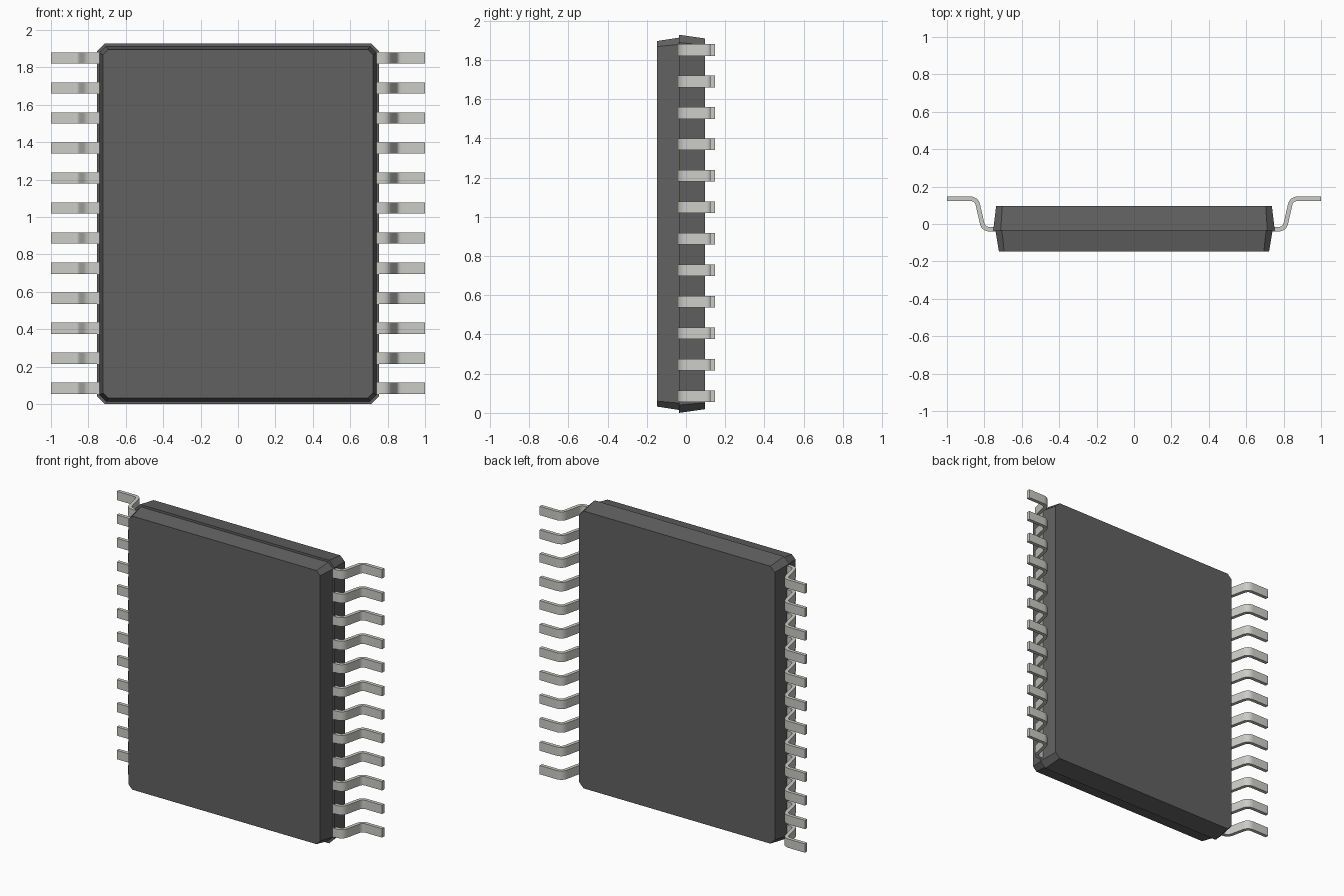
import bpy, bmesh
from math import radians
from mathutils import Vector

if "Cube" in bpy.data.objects:
    bpy.data.objects.remove(bpy.data.objects["Cube"])

ZC = 0.964  # mid height of the package


def material(name, rgb):
    m = bpy.data.materials.new(name)
    m.diffuse_color = (*rgb, 1)
    m.use_nodes = True
    m.node_tree.nodes["Principled BSDF"].inputs["Base Color"].default_value = m.diffuse_color
    return m


DARK = material("dark_plastic", (0.12, 0.12, 0.12))
METAL = material("tinned_metal", (0.6, 0.6, 0.57))


def loft(name, rings, mat):
    """Skin a list of equal-length closed rings and cap both ends."""
    bm = bmesh.new()
    loops = [[bm.verts.new(p) for p in r] for r in rings]
    n = len(loops[0])
    for a, b in zip(loops, loops[1:]):
        for i in range(n):
            j = (i + 1) % n
            bm.faces.new((a[i], a[j], b[j], b[i]))
    bm.faces.new(loops[0])
    bm.faces.new(loops[-1])
    bmesh.ops.recalc_face_normals(bm, faces=bm.faces)
    me = bpy.data.meshes.new(name)
    bm.to_mesh(me)
    bm.free()
    me.materials.append(mat)
    ob = bpy.data.objects.new(name, me)
    bpy.context.collection.objects.link(ob)
    return ob


def octagon(y, hx, hz, c):
    """Rectangle with chamfered corners in the xz plane."""
    pts = [(hx, hz - c), (hx - c, hz), (c - hx, hz), (-hx, hz - c),
           (-hx, c - hz), (c - hx, -hz), (hx - c, -hz), (hx, c - hz)]
    return [(x, y, ZC + z) for x, z in pts]


def rounded(points, radius, steps=6):
    """Round the inner corners of a polyline."""
    pts = [Vector(p) for p in points]
    out = [pts[0]]
    for a, b, c in zip(pts, pts[1:], pts[2:]):
        p = b + (a - b).normalized() * radius
        q = b + (c - b).normalized() * radius
        for i in range(steps + 1):
            t = i / steps
            out.append(p * (1 - t) ** 2 + b * 2 * t * (1 - t) + q * t * t)
    return out + [pts[-1]]


# moulded body: tapered both ways from the parting ledge
loft("body", [octagon(0.097, 0.737, 0.945, 0.033),
              octagon(-0.036, 0.753, 0.964, 0.04),
              octagon(-0.036, 0.741, 0.949, 0.035),
              octagon(-0.147, 0.722, 0.932, 0.028)], DARK)

# pin one marker disc on the front face
bpy.ops.mesh.primitive_circle_add(vertices=24, radius=0.045, fill_type='NGON',
                                  location=(-0.51, -0.1475, 1.67),
                                  rotation=(radians(90), 0, 0))
marker = bpy.context.object
marker.name = "pin_one_marker"
marker.data.materials.append(DARK)

# one bent lead, repeated up the side and mirrored
T, H, Z0 = 0.012, 0.03, 0.085
path = rounded([(0.735, -0.028), (0.805, -0.028), (0.842, 0.135), (1.0, 0.135)], 0.035)
rings = []
for i, p in enumerate(path):
    d = (path[min(i + 1, len(path) - 1)] - path[max(i - 1, 0)]).normalized()
    if i in (0, len(path) - 1):
        d = Vector((1, 0))
    n = Vector((-d.y, d.x)) * T
    a, b = p + n, p - n
    rings.append([(a.x, a.y, Z0 - H), (b.x, b.y, Z0 - H),
                  (b.x, b.y, Z0 + H), (a.x, a.y, Z0 + H)])
leads = loft("leads", rings, METAL)
bpy.ops.object.select_all(action='DESELECT')
leads.select_set(True)
bpy.context.view_layer.objects.active = leads
bpy.ops.object.shade_smooth_by_angle(angle=radians(35))
arr = leads.modifiers.new("row", 'ARRAY')
arr.count = 12
arr.use_relative_offset = False
arr.use_constant_offset = True
arr.constant_offset_displace = (0, 0, 0.1605)
leads.modifiers.new("other_side", 'MIRROR').use_axis[0] = True
